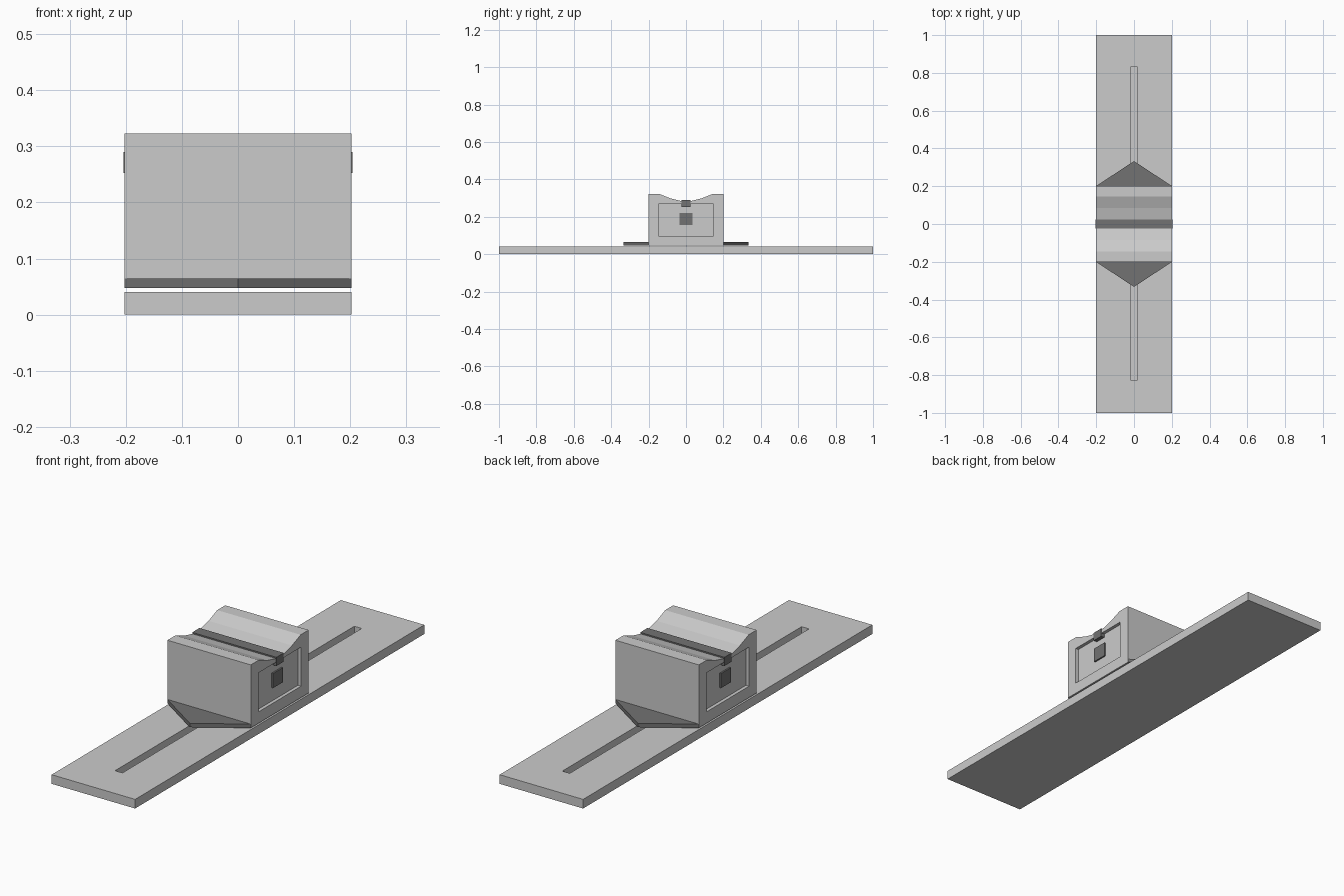
import bpy, bmesh

if "Cube" in bpy.data.objects:
    bpy.data.objects.remove(bpy.data.objects["Cube"])

dark = bpy.data.materials.new("dark_grey")
dark.diffuse_color = (0.17, 0.17, 0.17, 1)
dark.use_nodes = True
dark.node_tree.nodes["Principled BSDF"].inputs["Base Color"].default_value = dark.diffuse_color


def prism(name, pts, vec, mat=None):
    """Extrude a closed polygon along vec."""
    bm = bmesh.new()
    face = bm.faces.new([bm.verts.new(p) for p in pts])
    ext = bmesh.ops.extrude_face_region(bm, geom=[face])
    verts = [g for g in ext["geom"] if isinstance(g, bmesh.types.BMVert)]
    bmesh.ops.translate(bm, verts=verts, vec=vec)
    bmesh.ops.recalc_face_normals(bm, faces=bm.faces)
    mesh = bpy.data.meshes.new(name)
    bm.to_mesh(mesh)
    bm.free()
    ob = bpy.data.objects.new(name, mesh)
    bpy.context.collection.objects.link(ob)
    if mat:
        mesh.materials.append(mat)
    return ob


def box(name, lo, hi, mat=None):
    (x0, y0, z0), (x1, y1, z1) = lo, hi
    pts = [(x0, y0, z0), (x1, y0, z0), (x1, y1, z0), (x0, y1, z0)]
    return prism(name, pts, (0, 0, z1 - z0), mat)


def cut(target, cutter):
    """Subtract the cutter, then remove it."""
    mod = target.modifiers.new("cut", "BOOLEAN")
    mod.operation, mod.solver, mod.object = "DIFFERENCE", "EXACT", cutter
    cutter.hide_render = True
    bpy.context.view_layer.objects.active = target
    bpy.ops.object.modifier_apply(modifier=mod.name)
    bpy.data.objects.remove(cutter)


# Base plate with long slot
W = 0.202
base = box("base_plate", (-W, -1, 0), (W, 1, 0.04))
cut(base, box("slot_cutter", (-0.018, -0.825, 0.01), (0.018, 0.83, 0.1)))

# Carriage body with dished top
Z0 = 0.047
profile = [(-0.2, Z0), (0.2, Z0), (0.2, 0.323), (0.145, 0.323), (0.085, 0.299),
           (0.025, 0.284), (-0.025, 0.284), (-0.085, 0.299), (-0.145, 0.323), (-0.2, 0.323)]
body = prism("carriage_body", [(-W, y, z) for y, z in profile], (2 * W, 0, 0))

# Recessed side panels with dark square buttons
for s, side in ((1, "right"), (-1, "left")):
    a, b = sorted((s * (W - 0.015), s * (W + 0.05)))
    cut(body, box("panel_cutter", (a, -0.147, 0.097), (b, 0.147, 0.268)))
    a, b = sorted((s * (W - 0.02), s * (W - 0.008)))
    box(side + "_button", (a, -0.034, 0.156), (b, 0.034, 0.22), dark)

# Dark strip along the bottom of the dish, ends slightly proud of the body
box("centre_strip", (-0.204, -0.025, 0.252), (0.204, 0.025, 0.29), dark)

# Pointed plates at front and back
for s, end in ((-1, "front"), (1, "back")):
    pts = [(-W, s * 0.2, Z0), (W, s * 0.2, Z0), (0, s * 0.333, Z0)]
    prism(end + "_deflector", pts, (0, 0, 0.017), dark)
